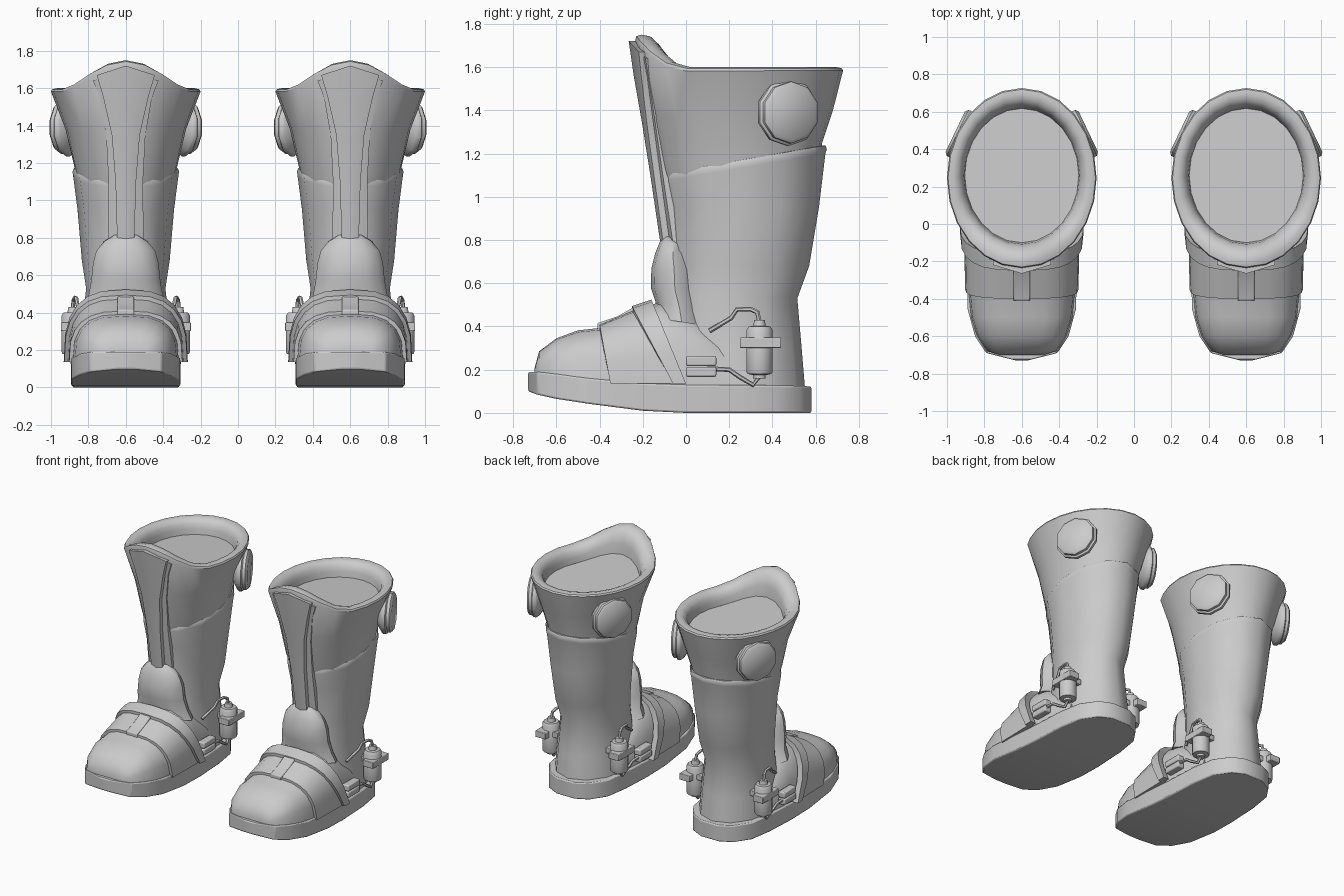
import bpy, bmesh
from math import sin, cos, pi, copysign
from mathutils import Vector

cube = bpy.data.objects.get("Cube")
if cube:
    bpy.data.objects.remove(cube, do_unlink=True)

OFFSET = 0.6          # distance of each boot from the middle
SIDES = (1, -1)
made = []

grey = bpy.data.materials.new("boot grey")
grey.use_nodes = True
colour = (0.6, 0.6, 0.6, 1)
grey.diffuse_color = colour
grey.node_tree.nodes["Principled BSDF"].inputs["Base Color"].default_value = colour


def loft(bm, rings):
    """Skin closed rings of equal length and cap both ends."""
    rows = [[bm.verts.new(p) for p in r] for r in rings]
    n = len(rows[0])
    for a, b in zip(rows, rows[1:]):
        for i in range(n):
            j = (i + 1) % n
            bm.faces.new((a[i], a[j], b[j], b[i]))
    bm.faces.new(rows[0][::-1])
    bm.faces.new(rows[-1])


def part(name, *lofts, bevel=0):
    """Make one named part and mirror it to the other boot."""
    bm = bmesh.new()
    for rings in lofts:
        loft(bm, rings)
    bmesh.ops.translate(bm, verts=bm.verts, vec=(OFFSET, 0, 0))
    bmesh.ops.recalc_face_normals(bm, faces=bm.faces)
    mesh = bpy.data.meshes.new(name)
    bm.to_mesh(mesh)
    bm.free()
    mesh.materials.append(grey)
    ob = bpy.data.objects.new(name, mesh)
    bpy.context.collection.objects.link(ob)
    if bevel:
        mod = ob.modifiers.new("soft edges", 'BEVEL')
        mod.width = bevel
        mod.segments = 2
        mod.limit_method = 'ANGLE'
    ob.modifiers.new("other boot", 'MIRROR').use_mirror_merge = False
    made.append(ob)


def oval(hw, front, back, z_front, z_back, rise=0, n=12):
    """Leg cross-section, tilted from front to back, with a raised front."""
    mid, half = (front + back) / 2, (back - front) / 2
    pts = []
    for i in range(n):
        a = 2 * pi * i / n
        f = (1 + cos(a)) / 2
        peak = max(0, 2 * cos(a) - 1) ** 2
        pts.append((hw * sin(a), mid - half * cos(a),
                    z_back + (z_front - z_back) * f + rise * peak))
    return pts


def arch(y_low, y_top, hw, low, top, power=0.7, n=10):
    """Arch across the foot, leaning from y_low at the sole to y_top."""
    pts = []
    for i in range(n + 1):
        a = pi * i / n
        c, s = cos(a), max(0, sin(a)) ** power
        pts.append((hw * copysign(abs(c) ** power, c),
                    y_low + (y_top - y_low) * s, low + (top - low) * s))
    return pts


def circle(centre, direction, r, n):
    q = Vector(direction).to_track_quat('Z', 'Y')
    return [Vector(centre) + q @ Vector((r * cos(2 * pi * (i + .5) / n), r * sin(2 * pi * (i + .5) / n), 0))
            for i in range(n)]


def lathe(centre, direction, profile, n=10):
    d = Vector(direction).normalized()
    return [circle(Vector(centre) + d * t, d, r, n) for t, r in profile]


def tube(points, r=0.011, n=6):
    p = [Vector(v) for v in points]
    last = len(p) - 1
    return [circle(p[i], p[min(i + 1, last)] - p[max(i - 1, 0)], r, n) for i in range(len(p))]


def box(centre, size):
    x, y, z = centre
    a, b, c = (s / 2 for s in size)
    return [[(x - a, y - b, h), (x + a, y - b, h), (x + a, y + b, h), (x - a, y + b, h)]
            for h in (z - c, z + c)]


def side(s, points):
    return [(s * x, y, z) for x, y, z in points]


# Sole, turned up at the toe: y, half width, bottom, top
sole = [(-.73, .03, .1, .19), (-.69, .19, .085, .19), (-.6, .25, .065, .18),
        (-.45, .291, .042, .16), (-.2, .292, .01, .137), (0, .285, 0, .13),
        (.25, .272, 0, .13), (.42, .245, 0, .127), (.53, .17, 0, .125), (.58, .07, 0, .122)]
part("sole", [[(-w, y, b), (w, y, b), (w, y, t), (-w, y, t)] for y, w, b, t in sole], bevel=.008)

# Foot upper: y, half width, bottom, top, roundness
foot = [(-.7, .12, .185, .21, .7), (-.68, .185, .185, .285, .75), (-.6, .24, .17, .345, .72),
        (-.5, .272, .15, .382, .7), (-.38, .284, .13, .395, .7), (-.25, .284, .12, .46, .72),
        (-.12, .28, .12, .515, .75), (0, .275, .12, .5, .75), (.15, .262, .12, .39, .75),
        (.32, .245, .12, .22, .7)]
part("foot_upper", [arch(y, y, w, b, t, p) for y, w, b, t, p in foot])

# Shaft with a rolled top lip
shaft = [(.25, -.1, .55, .12, .12), (.237, -.1, .535, .3, .3), (.212, -.08, .515, .53, .53),
         (.235, -.07, .57, .68, .68), (.258, -.09, .615, .95, .95), (.282, -.115, .645, 1.07, 1.2),
         (.285, -.115, .652, 1.09, 1.22), (.278, -.11, .645, 1.105, 1.238), (.26, -.09, .62, 1.105, 1.238)]
part("shaft", [oval(*r) for r in shaft])

# Flared cuff, rounded thick rim and lining floor
cuff = [(.262, -.1, .62, 1.06, 1.18, 0), (.276, -.12, .63, 1.12, 1.25, 0),
        (.322, -.17, .68, 1.36, 1.4, .03), (.4, -.235, .727, 1.58, 1.585, .14),
        (.394, -.23, .72, 1.593, 1.595, .15), (.37, -.205, .695, 1.6, 1.6, .15),
        (.342, -.165, .662, 1.592, 1.592, .15), (.32, -.125, .635, 1.565, 1.565, .14),
        (.31, -.108, .625, 1.53, 1.53, .11), (.305, -.1, .618, 1.49, 1.49, .07)]
part("cuff", [oval(*r, n=24) for r in cuff])


# Layered shin panels
def shin(stations, depth):
    rings = []
    for z, w, y, peak in stations:
        d = .3 * w
        rings.append([(-w, y + d, z), (0, y, z + peak), (w, y + d, z),
                      (w, y + d + depth, z), (0, y + depth, z + peak), (-w, y + d + depth, z)])
    return rings


part("shin_centre_panel", shin([(.76, .045, -.115, 0), (1.1, .055, -.165, 0), (1.35, .075, -.205, 0),
                                (1.55, .12, -.242, .01), (1.67, .155, -.265, .05)], .05))
part("shin_back_panel", shin([(.76, .095, -.085, 0), (1.1, .092, -.135, 0), (1.35, .105, -.175, 0),
                              (1.55, .14, -.215, .01), (1.64, .175, -.24, .06)], .05))

# Ankle guard
guard = [(.23, -.14, .1, .44, .4), (.2, -.14, .08, .51, .46), (.185, -.163, .06, .58, .56),
         (.175, -.16, .05, .67, .66), (.158, -.142, .02, .74, .72), (.115, -.12, 0, .795, .77),
         (.07, -.1, -.02, .82, .8)]
part("ankle_guard", [oval(*r) for r in guard])


# Straps over the instep: front and rear edge as (y at sole, y on top, half width, top)
def strap(front, rear, thick):
    def edge(e, t):
        return arch(e[0], e[1], e[2] + t, .135, e[3] + t, .7, 12)
    return list(zip(edge(front, -.03), edge(front, thick), edge(rear, thick), edge(rear, -.03)))


part("instep_strap", strap((-.35, -.4, .294, .4), (-.04, -.2, .3, .485), .009))
part("ankle_strap", strap((-.06, -.25, .315, .48), (0, -.16, .318, .51), .014))
part("strap_buckle", [[(-.045, y, z), (.045, y, z), (.045, y, z - .05), (-.045, y, z - .05)]
                      for y, z in ((-.41, .415), (-.32, .445), (-.24, .49))], bevel=.006)

# Round bosses on the cuff, facing out and back
part("cuff_bosses", *[lathe((s * .255, .445, 1.39), (s * .9, .43, 0),
                            [(0, .085), (.04, .148), (.05, .155), (.07, .155), (.078, .143), (.098, .143),
                             (.112, .125)])
                      for s in SIDES])

# Side canisters with clamps, hoses and connector blocks
canister = [(0, .03), (.015, .03), (.02, .058), (.03, .062), (.225, .062), (.24, .052), (.242, .03), (.27, .025)]
part("canisters", *[lathe((s * .283, .34, .16), (0, 0, 1), canister, 12) for s in SIDES])
part("canister_clamps", *[box((s * .305, .345, .325), (.085, .19, .048)) for s in SIDES],
     *[box((s * .24, .345, .325), (.08, .08, .04)) for s in SIDES], bevel=.004)
upper = [(.283, .34, .42), (.28, .33, .465), (.272, .3, .48), (.265, .235, .478), (.258, .21, .44), (.225, .11, .38)]
lower = [(.283, .34, .17), (.285, .31, .13), (.29, .25, .165), (.295, .2, .2), (.298, .1, .205)]
part("hoses", *[tube(side(s, p)) for s in SIDES for p in (upper, lower)])
part("hose_connectors", *[box((s * .292, .07, z), (.055, .14, .046)) for s in SIDES for z in (.19, .24)],
     bevel=.008)

# Smooth shading that keeps hard edges
bpy.ops.object.select_all(action='DESELECT')
for ob in made:
    ob.select_set(True)
bpy.context.view_layer.objects.active = made[0]
bpy.ops.object.shade_smooth_by_angle(angle=0.7)
